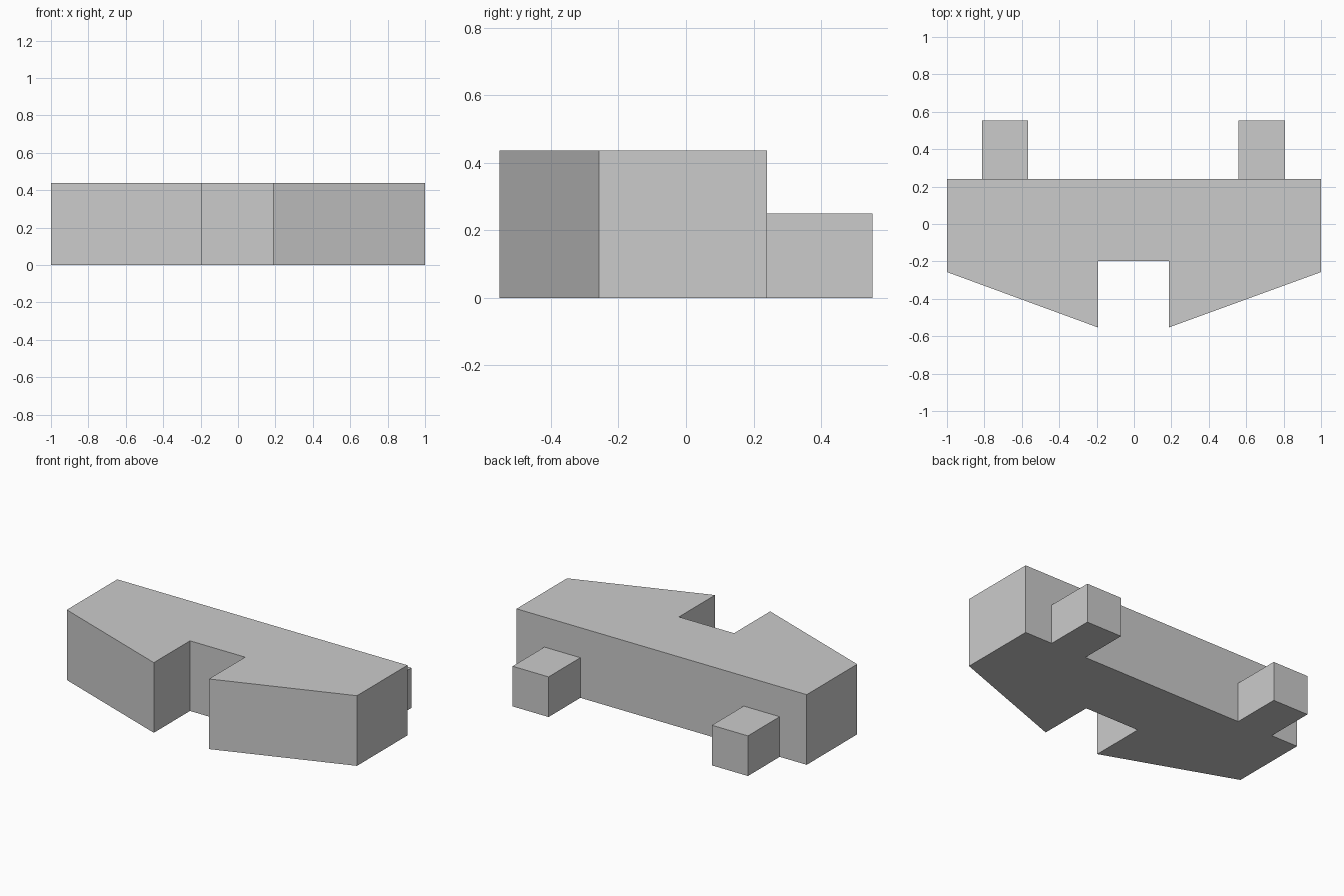
import bpy
import bmesh

# Remove the default cube
cube = bpy.data.objects.get("Cube")
if cube:
    bpy.data.objects.remove(cube, do_unlink=True)

# Single plain grey material
GREY = (0.6, 0.6, 0.6, 1.0)
grey = bpy.data.materials.new("plain grey")
grey.use_nodes = True
grey.diffuse_color = GREY
grey.node_tree.nodes["Principled BSDF"].inputs["Base Color"].default_value = GREY


def extrude_outline(name, outline, height):
    """Flat-shaded prism standing on the ground, from a plan outline."""
    bm = bmesh.new()
    base = bm.faces.new([bm.verts.new((x, y, 0)) for x, y in outline])
    top = bmesh.ops.extrude_face_region(bm, geom=[base], use_keep_orig=True)["geom"]
    verts = [g for g in top if isinstance(g, bmesh.types.BMVert)]
    bmesh.ops.translate(bm, verts=verts, vec=(0, 0, height))
    bmesh.ops.recalc_face_normals(bm, faces=bm.faces)
    mesh = bpy.data.meshes.new(name)
    bm.to_mesh(mesh)
    bm.free()
    mesh.materials.append(grey)
    obj = bpy.data.objects.new(name, mesh)
    bpy.context.collection.objects.link(obj)
    return obj


BACK = 0.24
NOTCH_X = -0.003  # notch and pegs sit slightly off the centre line

# Main block: straight back, tapered front wings, square notch in the middle
extrude_outline("main_block", [
    (-1, BACK), (-1, -0.257), (NOTCH_X - 0.19, -0.553), (NOTCH_X - 0.19, -0.197),
    (NOTCH_X + 0.19, -0.197), (NOTCH_X + 0.19, -0.553), (1, -0.257), (1, BACK)], 0.437)

# Two low pegs on the back
for side, name in ((-1, "right_back_peg"), (1, "left_back_peg")):
    cx = NOTCH_X + side * 0.687
    extrude_outline(name, [
        (cx - 0.124, BACK), (cx + 0.124, BACK),
        (cx + 0.124, 0.553), (cx - 0.124, 0.553)], 0.25)
